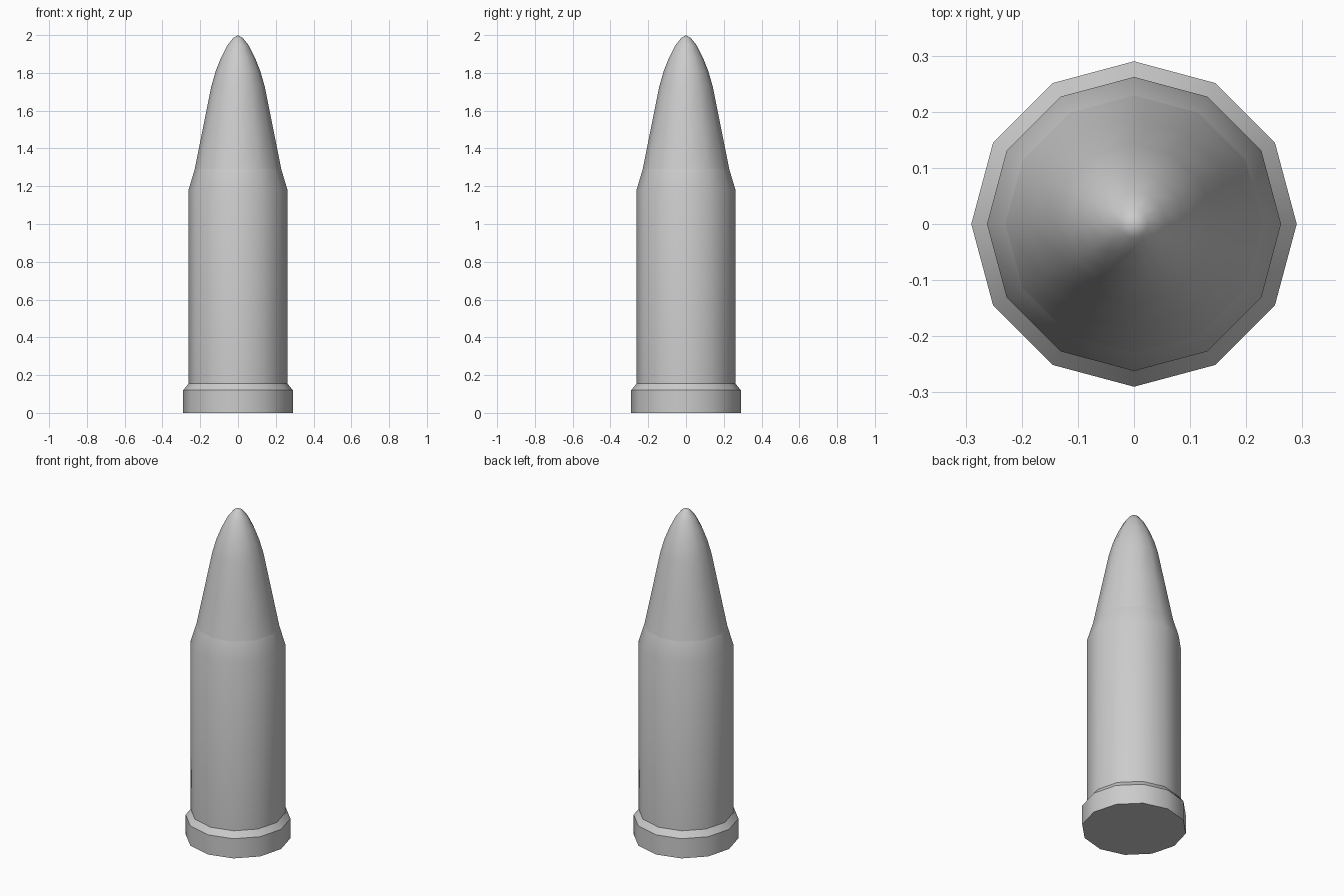
import bpy, bmesh, math

if "Cube" in bpy.data.objects:
    bpy.data.objects.remove(bpy.data.objects["Cube"])

SIDES = 12


def lathe(name, profile, cap_bottom=False):
    """Revolve (radius, z) points around z; radius 0 makes a pole."""
    bm = bmesh.new()
    rings = []
    for r, z in profile:
        if r == 0:
            rings.append([bm.verts.new((0, 0, z))] * SIDES)
        else:
            rings.append([bm.verts.new((r * math.cos(math.tau * i / SIDES),
                                        r * math.sin(math.tau * i / SIDES), z))
                          for i in range(SIDES)])
    for low, high in zip(rings, rings[1:]):
        for i in range(SIDES):
            j = (i + 1) % SIDES
            quad = [low[i], low[j], high[j], high[i]]
            bm.faces.new(list(dict.fromkeys(quad)))
    if cap_bottom:
        bm.faces.new(rings[0][::-1])
    mesh = bpy.data.meshes.new(name)
    bm.to_mesh(mesh)
    bm.free()
    obj = bpy.data.objects.new(name, mesh)
    bpy.context.collection.objects.link(obj)
    bpy.ops.object.select_all(action='DESELECT')
    obj.select_set(True)
    bpy.context.view_layer.objects.active = obj
    bpy.ops.object.shade_smooth_by_angle(angle=math.radians(35))
    return obj


# Cartridge casing: rim, bevel, straight body and tapered shoulder
lathe("casing", [(0.29, 0), (0.29, 0.12), (0.262, 0.155),
                 (0.262, 1.18), (0.229, 1.29)], cap_bottom=True)

# Rounded, tapering projectile
lathe("bullet_tip", [(0.229, 1.29), (0.187, 1.5), (0.141, 1.73), (0.118, 1.81),
                     (0.09, 1.88), (0.057, 1.945), (0.025, 1.985), (0, 2.0)])
